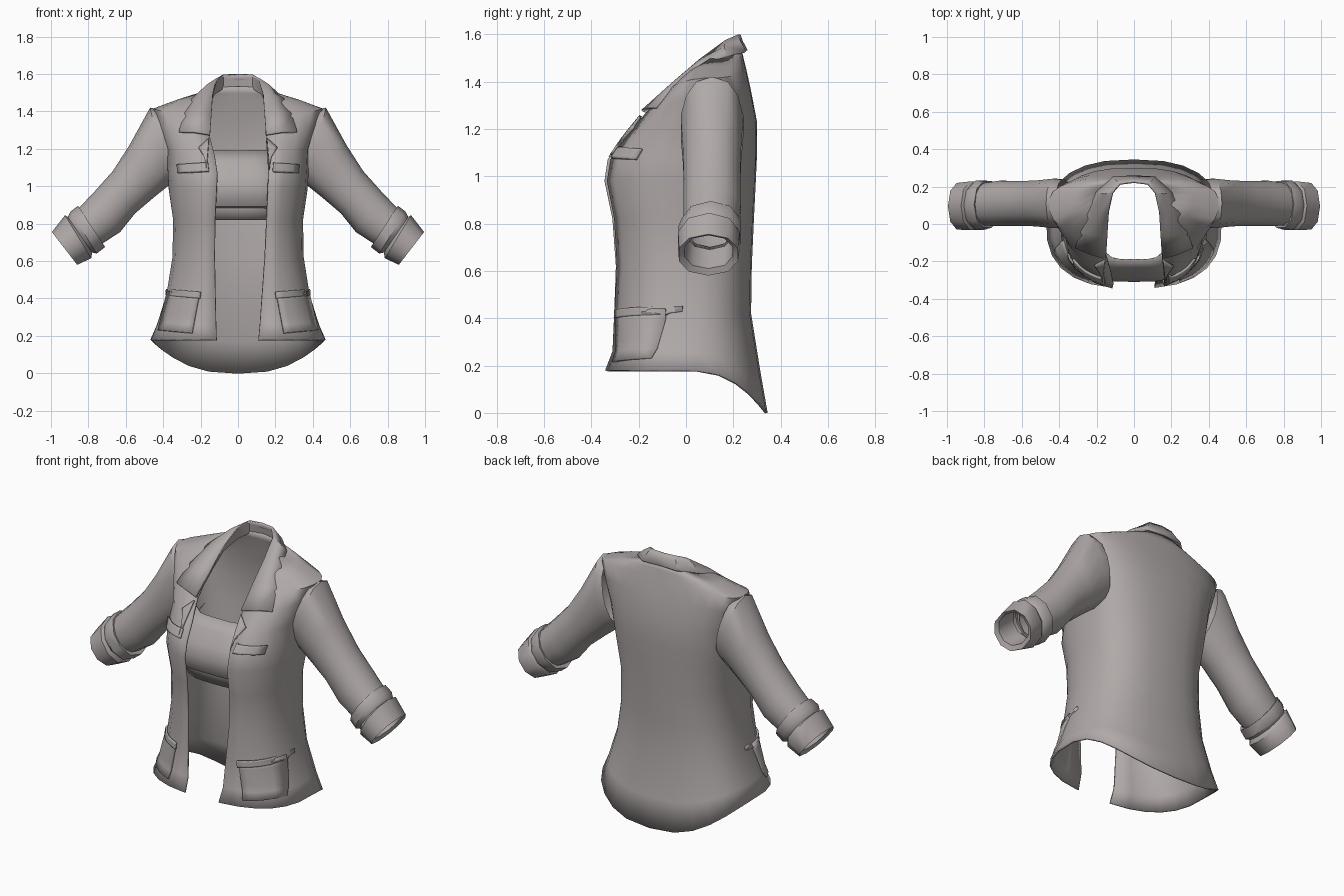
import bpy, bmesh, math
from mathutils import Vector
from mathutils.bvhtree import BVHTree

if "Cube" in bpy.data.objects:
    bpy.data.objects.remove(bpy.data.objects["Cube"])

cloth = bpy.data.materials.new("warm_grey_cloth")
cloth.diffuse_color = (0.43, 0.395, 0.39, 1)
cloth.use_nodes = True
cloth.node_tree.nodes["Principled BSDF"].inputs["Base Color"].default_value = cloth.diffuse_color


def make(name, verts, faces, thick=0.0, offset=-1, angle=40):
    me = bpy.data.meshes.new(name)
    me.from_pydata(verts, [], faces)
    bm = bmesh.new()
    bm.from_mesh(me)
    bmesh.ops.recalc_face_normals(bm, faces=bm.faces)
    bm.to_mesh(me)
    bm.free()
    ob = bpy.data.objects.new(name, me)
    bpy.context.collection.objects.link(ob)
    me.materials.append(cloth)
    if thick:
        mod = ob.modifiers.new("thickness", 'SOLIDIFY')
        mod.thickness, mod.offset = thick, offset
    bpy.ops.object.select_all(action='DESELECT')
    ob.select_set(True)
    bpy.context.view_layer.objects.active = ob
    bpy.ops.object.shade_smooth_by_angle(angle=math.radians(angle))
    return ob


def loft(rows, closed=False):
    """Quads between rows of points of equal length."""
    n = len(rows[0])
    faces = []
    for i in range(len(rows) - 1):
        for j in range(n if closed else n - 1):
            k = (j + 1) % n
            faces.append((i * n + j, i * n + k, (i + 1) * n + k, (i + 1) * n + j))
    return [p for r in rows for p in r], faces


# Jacket body: z front, z side, z back, half width, y front, y side, y back, left edge, right edge
RINGS = [
    (0.18, 0.18, 0.00, 0.47, -0.345, 0.00, 0.345, 0.115, 0.110),
    (0.26, 0.26, 0.17, 0.435, -0.315, 0.00, 0.315, 0.118, 0.118),
    (0.42, 0.42, 0.42, 0.385, -0.31, 0.00, 0.275, 0.122, 0.130),
    (0.62, 0.62, 0.62, 0.352, -0.305, 0.00, 0.278, 0.126, 0.145),
    (0.82, 0.82, 0.82, 0.348, -0.32, 0.00, 0.287, 0.124, 0.155),
    (0.98, 0.98, 0.98, 0.372, -0.352, 0.02, 0.295, 0.116, 0.162),
    (1.07, 1.08, 1.09, 0.378, -0.338, 0.06, 0.300, 0.112, 0.166),
    (1.16, 1.20, 1.23, 0.385, -0.27, 0.10, 0.300, 0.125, 0.160),
    (1.26, 1.33, 1.36, 0.430, -0.18, 0.11, 0.275, 0.150, 0.150),
    (1.36, 1.415, 1.45, 0.455, -0.085, 0.11, 0.255, 0.148, 0.148),
    (1.43, 1.465, 1.50, 0.320, -0.01, 0.12, 0.243, 0.145, 0.145),
    (1.47, 1.50, 1.535, 0.200, 0.05, 0.13, 0.235, 0.142, 0.142),
]
N, P = 12, 0.78


def half_ring(r, xf):
    zf, zs, zb, w, yf, ys, yb = r[:7]
    t0 = -math.acos((xf / w) ** (1 / P))
    pts = []
    for i in range(N + 1):
        t = t0 + (math.pi / 2 - t0) * i / N
        s, c = math.sin(t), max(math.cos(t), 0)
        if i == N:
            c = 0
        y_end, z_end = (yf, zf) if s < 0 else (yb, zb)
        pts.append((w * c ** P, ys + (y_end - ys) * abs(s) ** P, zs + (z_end - zs) * s * s))
    return pts


rows = []
for r in RINGS:
    left = [(-x, y, z) for x, y, z in half_ring(r, r[7])]
    rows.append(left[:-1] + half_ring(r, r[8])[::-1])
body_v, body_f = loft(rows)
make("jacket_body", body_v, body_f, 0.012, -1, 50)
tree = BVHTree.FromPolygons([Vector(v) for v in body_v], body_f)


def on_front(x, z, lift):
    hit = tree.ray_cast(Vector((x, -2, z)), Vector((0, 1, 0)))[0]
    return (x, (hit.y if hit else 0) - lift, z)


def patch(name, a, b, c, d, lift, n=5):
    """Cloth plate over the front, corners given as x, z."""
    rows = []
    for i in range(n + 1):
        u, row = i / n, []
        for j in range(n + 1):
            v = j / n
            q = [(1 - v) * ((1 - u) * a[k] + u * b[k]) + v * ((1 - u) * d[k] + u * c[k]) for k in (0, 1)]
            row.append(on_front(q[0], q[1], lift))
        rows.append(row)
    make(name, *loft(rows), 0.012, 0, 30)


for side, s in (("left", -1), ("right", 1)):
    # Pockets and notched lapel tips
    def m(x, z):
        return (s * x, z)
    patch(side + "_hip_pocket", m(.205, .43), m(.375, .44), m(.425, .23), m(.245, .215), .008)
    patch(side + "_hip_pocket_flap", m(.20, .435), m(.38, .45), m(.383, .415), m(.203, .40), .014)
    patch(side + "_chest_pocket", m(.16, 1.125), m(.325, 1.115), m(.32, 1.07), m(.155, 1.08), .010)
    patch(side + "_lapel_tip", m(.155, 1.255), m(.21, 1.205), m(.175, 1.15), m(.168, 1.09), .012)

    # Sleeve: top x, z, bottom x, z, y centre, y half depth
    def tube(name, spec, sides):
        rows = []
        for tx, tz, bx, bz, yc, d in spec:
            top, bot = Vector((tx, 0, tz)), Vector((bx, 0, bz))
            mid, h = (top + bot) / 2, (top - bot) / 2
            row = []
            for i in range(sides):
                a = 2 * math.pi * i / sides
                ca, sa = math.cos(a), math.sin(a)
                p = mid + h * ca
                row.append((s * p.x, yc + d * math.copysign(abs(sa) ** .85, sa), p.z))
            rows.append(row)
        return make(name, *loft(rows, True), 0, 0, 45)

    tube(side + "_sleeve", [
        (.42, 1.41, .33, 1.04, .11, .13), (.47, 1.42, .375, 1.00, .11, .135),
        (.58, 1.22, .45, .94, .11, .125), (.67, 1.08, .55, .855, .11, .122),
        (.78, .957, .63, .755, .11, .124), (.865, .87, .73, .69, .105, .115)], 14)
    # Rolled cuff with two folds and an open mouth
    tube(side + "_cuff", [
        (.84, .87, .735, .70, .10, .10), (.855, .895, .71, .675, .105, .13), (.895, .865, .755, .64, .10, .138),
        (.91, .835, .78, .645, .10, .122), (.925, .845, .785, .615, .097, .136),
        (.995, .755, .86, .58, .095, .13), (.978, .75, .866, .61, .095, .105),
        (.88, .84, .77, .69, .10, .10)], 10)

# Collar: inner fold line and outer edge, from centre back to front
INNER = [(0, .225, 1.597), (.075, .215, 1.595), (.115, .165, 1.57), (.135, .06, 1.49),
         (.142, -.06, 1.385), (.15, -.185, 1.275)]
OUTER = [(0, .255, 1.53), (.11, .25, 1.525), (.20, .17, 1.505), (.245, .06, 1.465),
         (.285, -.04, 1.385), (.315, -.125, 1.29)]


def mirrored(pts):
    return [(-x, y, z) for x, y, z in pts[:0:-1]] + pts


middle = [tuple((Vector(a) + Vector(b)) / 2 + Vector((0, -.006, .006))) for a, b in zip(INNER, OUTER)]
# Collar stand falls from the fold to the neck seam
STAND = [(0, .235, 1.52), (.08, .225, 1.52), (.125, .17, 1.49), (.142, .07, 1.455),
         (.146, -.03, 1.38), (.152, -.165, 1.265)]
make("collar", *loft([mirrored(OUTER), mirrored(middle), mirrored(INNER)]), 0.012, 0, 40)
make("collar_stand", *loft([mirrored(INNER), mirrored(STAND)]), 0, 0, 40)

# Inner top: z, y centre, y at its edges, half width
TOP = [(1.19, -.19, -.185, .20), (1.13, -.232, -.225, .24), (1.06, -.285, -.275, .27),
       (.99, -.305, -.295, .28), (.93, -.295, -.28, .28), (.895, -.275, -.26, .28),
       (.885, -.245, -.24, .27), (.82, -.235, -.20, .27)]
rows = []
for z, yc, ye, w in TOP:
    rows.append([(w * k / 5, yc + (ye - yc) * (k / 5) ** 2 + .16 * max(0, abs(k / 5) - .55), z)
                 for k in range(-5, 6)])
make("inner_top", *loft(rows), 0.008, 0, 40)
